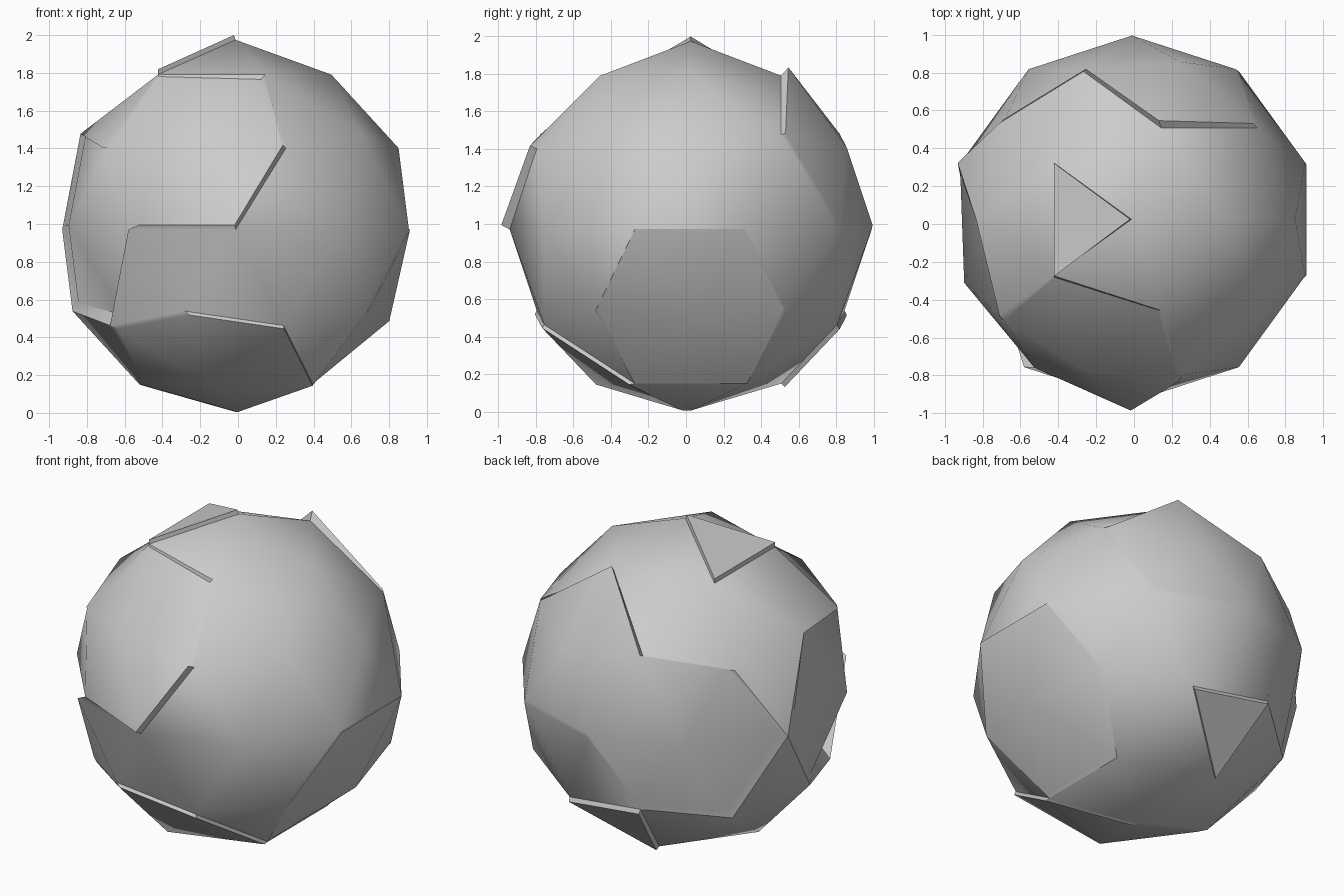
import bpy, bmesh, math
from mathutils import Vector

if "Cube" in bpy.data.objects:
    bpy.data.objects.remove(bpy.data.objects["Cube"])

# faceted ball: 42-corner icosphere
bm = bmesh.new()
bmesh.ops.create_icosphere(bm, subdivisions=2, radius=1)


def nearest(verts, d):
    d = Vector(d).normalized()
    return max(verts, key=lambda v: v.co.normalized().dot(d))


def around(*dirs):
    return list({f for d in dirs for f in nearest(bm.verts, d).link_faces})


def single(d):
    d = Vector(d).normalized()
    return [max(bm.faces, key=lambda f: f.calc_center_median().normalized().dot(d))]


# shifted panels: (faces, radius, centre)
panels = [
    (around((-0.263, -0.809, 0.526), (-0.951, -0.309, 0)), 0.925, (-0.017, -0.025, 0.994)),
    (around((0.276, 0.851, 0.447), (-0.588, 0.809, 0)), 0.93, (-0.01, 0.065, 0.995)),
    (around((-0.1625, -0.5, -0.851)), 0.93, (0, -0.015, 0.935)),
    (around((0.85, 0, -0.526)), 0.945, (0.012, 0.02, 0.973)),
    (single((-0.85, 0, 2.70)), 0.95, (-0.02, 0.025, 1.025)),
    (single((-0.176, 2.16, -1.824)), 0.95, (-0.01, 0.05, 0.938)),
]
FRONT, BACK, BOTTOM, SIDE, TOP, LOW = range(6)
SHELL = 6

# hand-set corner shifts: (part, direction, shift)
nudges = [
    (SHELL, (0, 0, 1), (0, 0, 0.04)),
    (FRONT, (0, -1, 0), (0, -0.035, 0)),
    (FRONT, (0.276, -0.851, 0.447), (0, -0.02, 0.01)),
    (FRONT, (0.1625, -0.5, 0.851), (-0.01, 0.035, -0.015)),
    (FRONT, (-0.425, -0.309, 0.851), (-0.01, 0.03, 0)),
    (FRONT, (-0.688, -0.5, -0.526), (0.05, 0.02, 0.01)),
    (FRONT, (-0.588, -0.809, 0), (0.035, 0.015, 0)),
    (FRONT, (-0.951, 0.309, 0), (-0.02, 0, 0)),
    (BACK, (0.1625, 0.5, 0.851), (-0.01, 0.015, 0.05)),
    (SIDE, (0.85, 0, -0.526), (-0.015, 0, 0.01)),
    (TOP, (0, 0, 1), (0, 0, 0.025)),
    (TOP, (-0.425, 0.309, 0.851), (0, 0.005, -0.015)),
    (TOP, (-0.425, -0.309, 0.851), (0, -0.01, -0.015)),
]

# cut each panel free with a thin wall around it
for faces, radius, centre in panels:
    bm.normal_update()
    bmesh.ops.inset_region(bm, faces=faces, thickness=0.001, depth=0,
                           use_boundary=True, use_even_offset=True)

# corners of each part, the last being the rest of the shell
parts = [{v for f in p[0] for v in f.verts} for p in panels]
parts.append(set(bm.verts) - set().union(*parts))
shifts = [(nearest(parts[i], d), Vector(s)) for i, d, s in nudges]

# place the parts
spots = [p[1:] for p in panels] + [(0.965, (-0.013, 0.025, 0.97))]
for verts, (radius, centre) in zip(parts, spots):
    for v in verts:
        v.co = v.co.normalized() * radius + Vector(centre)
for v, s in shifts:
    v.co += s
bm.normal_update()

mesh = bpy.data.meshes.new("panelled_ball")
bm.to_mesh(mesh)
bm.free()
ball = bpy.data.objects.new("panelled_ball", mesh)
bpy.context.collection.objects.link(ball)
bpy.context.view_layer.objects.active = ball
ball.select_set(True)
bpy.ops.object.shade_smooth_by_angle(angle=math.radians(30))
